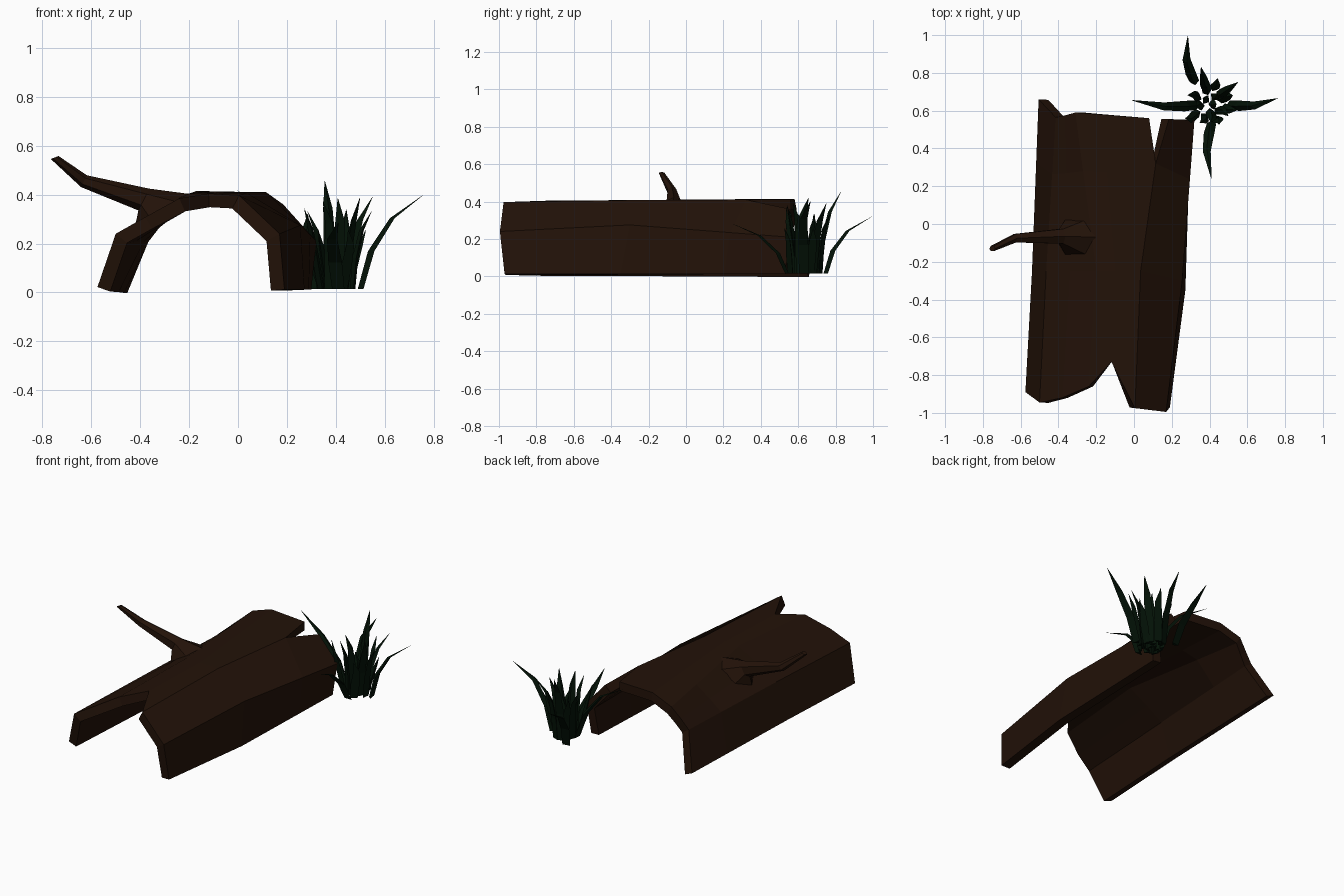
import bpy, math, random
from mathutils import Vector

if "Cube" in bpy.data.objects:
    bpy.data.objects.remove(bpy.data.objects["Cube"])

random.seed(4)


def material(name, rgb):
    m = bpy.data.materials.new(name)
    m.diffuse_color = (*rgb, 1)
    m.use_nodes = True
    m.node_tree.nodes["Principled BSDF"].inputs["Base Color"].default_value = m.diffuse_color
    return m


BARK = material("bark", (0.0165, 0.006, 0.0025))
LEAF = material("grass", (0.001, 0.006, 0.002))


def make(name, verts, faces, mat):
    me = bpy.data.meshes.new(name)
    me.from_pydata([tuple(v) for v in verts], [], faces)
    me.materials.append(mat)
    ob = bpy.data.objects.new(name, me)
    bpy.context.collection.objects.link(ob)
    return ob


def tube(rings):
    """Join equal rings into a closed tube."""
    n = len(rings[0])
    verts = [p for r in rings for p in r]
    faces = [(k * n + i, k * n + (i + 1) % n, (k + 1) * n + (i + 1) % n, (k + 1) * n + i)
             for k in range(len(rings) - 1) for i in range(n)]
    faces += [tuple(reversed(range(n))), tuple(range(len(verts) - n, len(verts)))]
    return verts, faces


# Hollow log: outer arch, left foot to right foot, at front, middle and back
front = [(-.575, -.89, .022), (-.50, -.945, .24), (-.38, -.92, .308), (-.24, -.86, .385),
         (-.12, -.73, .405), (.005, -.975, .397), (.17, -.995, .24), (.19, -.97, .012)]
middle = [(-.54, -.25, .02), (-.465, -.25, .245), (-.34, -.25, .325), (-.20, -.25, .405),
          (-.10, -.25, .408), (.035, -.25, .408), (.255, -.3, .275), (.272, -.35, .012)]
back = [(-.505, .66, .018), (-.415, .565, .237), (-.365, .575, .30), (-.31, .59, .365),
        (-.17, .58, .415), (.08, .56, .41), (.32, .55, .21), (.30, .53, .012)]
split = [tuple(Vector(a).lerp(Vector(b), .63)) for a, b in zip(middle, back)]
split[5] = (.115, .32, .41)
rows = [front, middle, split, back]
n = len(front)
verts = [p for r in rows for p in r] + [(.185, .555, .36)]
faces = []
for r in range(3):
    for c in range(n - 1):
        f = [r * n + c, r * n + c + 1, (r + 1) * n + c + 1, (r + 1) * n + c]
        if r == 2 and c == 5:          # crack at the back right ridge
            f[3] = len(verts) - 1
        faces.append(f)
log = make("hollow_log", verts, faces, BARK)
shell = log.modifiers.new("shell", 'SOLIDIFY')
shell.thickness = 0.056
shell.offset = -1
shell.use_even_offset = True

# Broken branch: hexagonal rings (centre, ring axis in xz, axis radius, y radius)
rings = []
for cen, ax, ra, ry in [((-.31, -.07, .342), (.87, 0, .49), .125, .105),
                        ((-.385, -.065, .38), (.45, 0, .89), .05, .045),
                        ((-.63, -.075, .455), (.45, 0, .89), .027, .026),
                        ((-.75, -.13, .552), (.8, 0, .3), .02, .016)]:
    rings.append([Vector(cen) + Vector(ax) * ra * math.cos(a) + Vector((0, ry * math.sin(a), 0))
                  for a in (i * math.pi / 3 for i in range(6))])
make("branch", *tube(rings), BARK)

# Grass tuft: triangular blades that bend outward from base to tip
grass_v, grass_f = [], []


def blade(base, tip, w, bend, sway=0.0):
    b, t = Vector((*base, .015)), Vector(tip)
    out = Vector((t.x - b.x, t.y - b.y, 0)).normalized()
    side = Vector((-out.y, out.x, 0))
    rs = []
    for h, s, k, y in ((0, .9, 0, 0), (.4, 1, .17, .5), (.75, .75, .5, 1), (1, .04, 1, 0)):
        p = b.lerp(t, h)
        k = k if bend else h
        p.x, p.y = b.x + (t.x - b.x) * k, b.y + (t.y - b.y) * k
        p += side * sway * y
        rs.append([p + side * w * s, p - side * w * s, p - out * w * s * .8])
    v, f = tube(rs)
    o = len(grass_v)
    grass_v.extend(v)
    grass_f.extend([tuple(i + o for i in q) for q in f])


# long drooping blades
for base, tip, sway in [((.51, .63), (.76, .665, .40), -.02), ((.33, .63), (-.01, .655, .42), .02),
                        ((.32, .755), (.285, .995, .32), .025), ((.41, .53), (.41, .24, .285), -.025)]:
    blade(base, tip, .028, True, sway)
# upright inner blades
for i in range(14):
    a = i * 2.4
    r = .1 * math.sqrt((i + .3) / 14)
    reach = r + random.uniform(.01, .06)
    d = Vector((math.cos(a), math.sin(a)))
    blade((.40 + d.x * r * .8, .635 + d.y * r),
          (.40 + d.x * reach, .635 + d.y * reach, random.uniform(.24, .42)),
          .026, i % 2, random.uniform(-.02, .02))
blade((.38, .72), (.355, .83, .455), .026, True)
blade((.45, .68), (.55, .75, .39), .026, True)
make("grass_tuft", grass_v, grass_f, LEAF)
